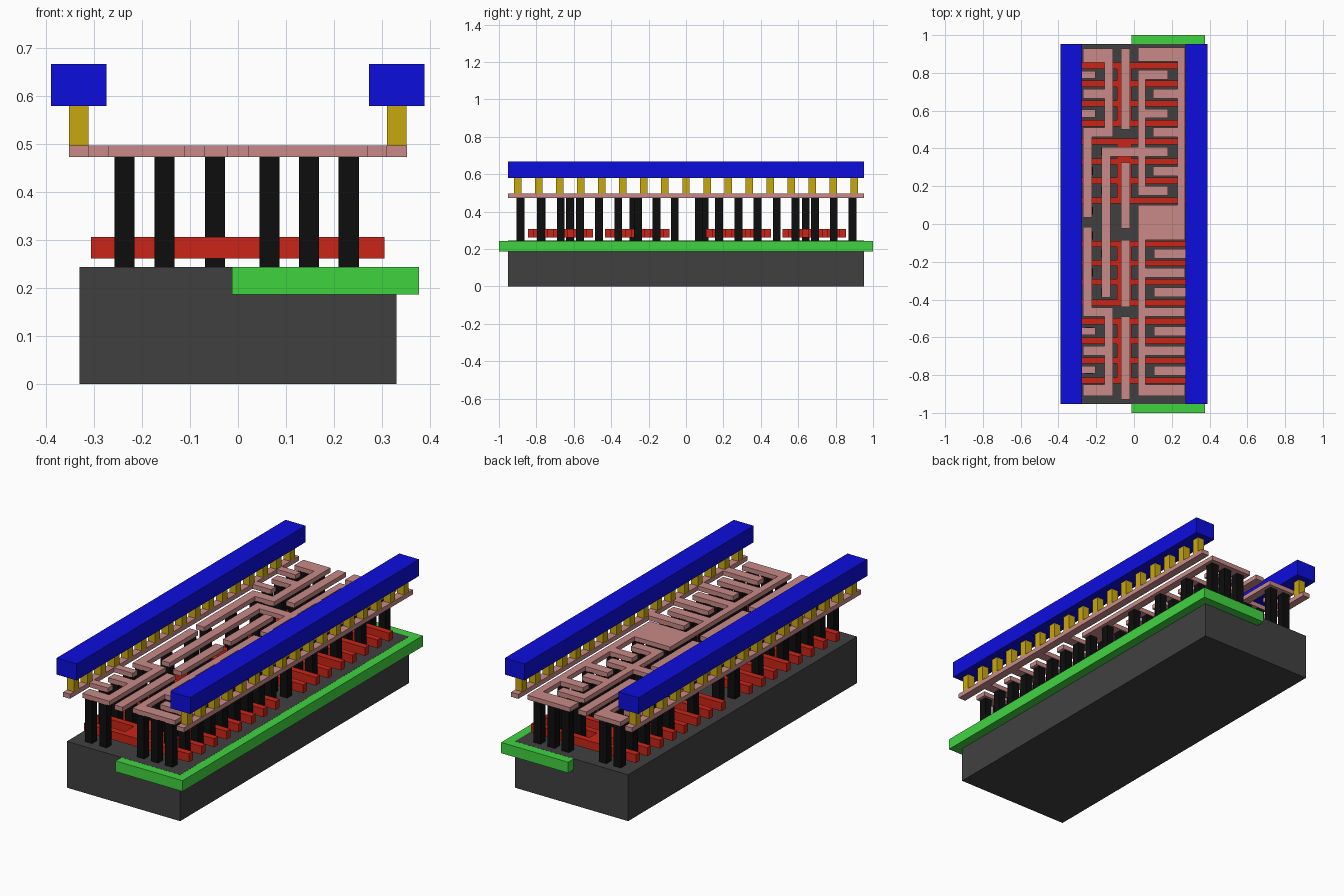
import bpy

if "Cube" in bpy.data.objects:
    bpy.data.objects.remove(bpy.data.objects["Cube"])

def mat(name, *rgb):
    """Material from a screen colour (0-255), stored as linear values."""
    m = bpy.data.materials.new(name)
    m.diffuse_color = [((c / 255 + .055) / 1.055) ** 2.4 if c > 10 else c / 3295 for c in rgb] + [1]
    m.use_nodes = True
    m.node_tree.nodes["Principled BSDF"].inputs["Base Color"].default_value = m.diffuse_color
    return m

DARK = mat("dark", 64, 64, 64)
GREEN = mat("green", 64, 212, 64)
RED = mat("red", 202, 37, 24)
BLACK = mat("black", 13, 13, 13)
PINK = mat("pink", 200, 138, 136)
GOLD = mat("gold", 200, 168, 13)
BLUE = mat("blue", 13, 13, 222)

def plate(name, rects, z0, z1, material=None):
    """Union of (x0, x1, y0, y1) rectangles as one flat solid."""
    rects = [tuple(round(v, 4) for v in r) for r in rects]
    xs = sorted({v for r in rects for v in r[:2]})
    ys = sorted({v for r in rects for v in r[2:]})
    cells = set()
    for x0, x1, y0, y1 in rects:
        for i in range(xs.index(x0), xs.index(x1)):
            for j in range(ys.index(y0), ys.index(y1)):
                cells.add((i, j))
    verts, index, faces = [], {}, []

    def v(i, j, k):
        if (i, j, k) not in index:
            index[i, j, k] = len(verts)
            verts.append((xs[i], ys[j], (z0, z1)[k]))
        return index[i, j, k]

    for i, j in sorted(cells):
        ring = [(i, j), (i + 1, j), (i + 1, j + 1), (i, j + 1)]
        faces.append([v(*p, 1) for p in ring])
        faces.append([v(*p, 0) for p in reversed(ring)])
        for n, (di, dj) in enumerate([(0, -1), (1, 0), (0, 1), (-1, 0)]):
            if (i + di, j + dj) not in cells:
                a, b = ring[n], ring[(n + 1) % 4]
                faces.append([v(*a, 0), v(*b, 0), v(*b, 1), v(*a, 1)])
    me = bpy.data.meshes.new(name)
    me.from_pydata(verts, [], faces)
    if material:
        me.materials.append(material)
    ob = bpy.data.objects.new(name, me)
    bpy.context.collection.objects.link(ob)

def row(x0, x1, y, h=.025):
    return (x0, x1, y - h, y + h)

# substrate, well and diffusion areas set flush into its top
plate("substrate", [(-.33, .33, -.953, .953)], 0, .2442, DARK)
plate("well", [(-.013, .377, -1, 1)], .187, .2438, GREEN)
plate("n_diffusion", [(-.27, -.115, .03, .925), (-.27, -.115, -.925, -.015)], .2, .2435)
plate("p_diffusion", [(.03, .27, -.925, .925)], .2, .2436)

# four gates, each with four fingers joined by a bar
gates = [(.838, .743, .638, .533), (.437, .331, .229, .124),
         (-.106, -.207, -.307, -.417), (-.515, -.618, -.723, -.828)]
for n, g in enumerate(gates):
    bars = [row(-.306, .305, y, .0165) for y in g]
    bars.append((-.09, -.013, g[3] - .0165, g[0] + .0165))
    plate(f"gate_{n + 1}", bars, .262, .306, RED)

# rows between the gate fingers
top, bottom, centre = .89, -.885, .07
out_up = (.79, .585, .383, .176)
mid_up = (.69, .485, .28)
vdd = (-.157, -.362, -.567, -.776)
mid_dn = (-.257, -.466, -.67)
M0, M1 = .473, .497

# input strips
for n, (a, b) in enumerate([(.5, .93), (-.025, .325), (-.44, -.085), (-.93, -.49)]):
    plate(f"input_strip_{n + 1}", [(-.07, -.022, a, b)], M0, M1, PINK)

# ground rail (left) and supply rail (right) with their fingers
ground_rows = (.79, .585, -.567, -.772)
plate("ground_rail", [(-.352, -.312, -.953, .953)] +
      [row(-.352, -.203, y, .02) for y in ground_rows], M0, M1, PINK)
plate("supply_rail", [(.31, .352, -.953, .953)] +
      [row(.105, .352, y) for y in vdd], M0, M1, PINK)

# left inner connections
plate("upper_left_net", [(-.27, -.112, .855, .93), (-.155, -.112, .46, .93),
      row(-.27, -.112, .69), row(-.27, -.112, .485), (-.27, -.222, .035, .51)], M0, M1, PINK)
plate("lower_left_net", [(-.27, -.112, -.91, -.85), (-.155, -.112, -.91, -.445),
      row(-.27, -.112, -.67), row(-.27, -.112, -.466), (-.27, -.222, -.49, -.015)], M0, M1, PINK)

# output: left column, bridge and right comb
plate("output_net", [(-.173, -.125, -.39, .408), (-.173, .06, .358, .408),
      (.022, .06, .151, .815)] + [row(.022, .18, y) for y in out_up], M0, M1, PINK)

# right inner net: upper comb opens left, lower comb opens right
plate("right_net", [(.022, .27, .86, .935), (.23, .27, -.085, .935), (.022, .27, -.085, .1),
      (.022, .06, -.91, .1), (.022, .27, -.91, -.85)] +
      [row(.1, .27, y) for y in mid_up] + [row(.022, .27, y) for y in mid_dn], M0, M1, PINK)

# contacts down to the gates and diffusion
L1, L2, C, R1, R2, R3 = -.237, -.153, -.048, .066, .148, .231
spots = [(C, y) for y in (.64, .1, -.28, -.62)]
spots += [(x, y) for x in (L1, L2) for y in (top, .69, .485, -.466, -.67, bottom)]
spots += [(L1, y) for y in ground_rows + (.28, centre, -.06, -.257)]
spots += [(L2, y) for y in (.383, .176, -.157, -.362)]
spots += [(x, y) for x in (R1, R2) for y in out_up]
spots += [(x, y) for x in (R2, R3) for y in mid_up + vdd]
spots += [(x, y) for x in (R1, R2, R3) for y in (top, centre, -.06, bottom) + mid_dn]
for n, (x, y) in enumerate(spots):
    plate(f"contact_{n + 1}", [(x - .021, x + .021, y - .021, y + .021)], .244, M0, BLACK)

# power bars standing on rows of posts
for side, x in (("left", -.332), ("right", .331)):
    for n in range(17):
        y = -.9 + n * .1125
        plate(f"{side}_post_{n + 1}", [(x - .02, x + .02, y - .02, y + .02)], M1, .58, GOLD)
    plate(f"{side}_power_bar", [(x - .058, x + .058, -.953, .953)], .58, .667, BLUE)
